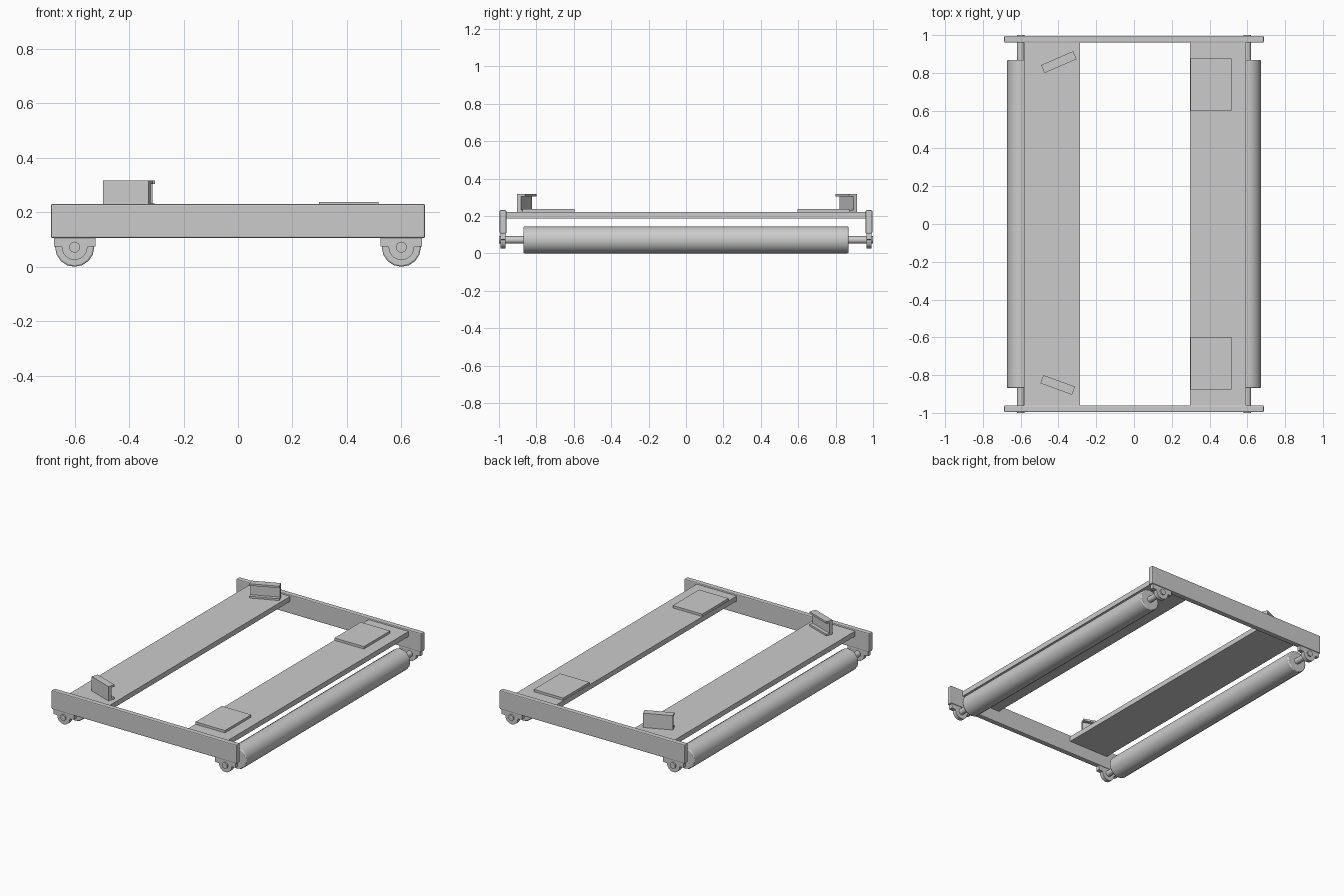
import bpy, bmesh
from math import radians, pi, cos, sin
from mathutils import Matrix

if "Cube" in bpy.data.objects:
    bpy.data.objects.remove(bpy.data.objects["Cube"])


def make(name, bm, bevel=0.0, segs=1, smooth=False):
    bmesh.ops.recalc_face_normals(bm, faces=bm.faces)
    me = bpy.data.meshes.new(name)
    bm.to_mesh(me)
    bm.free()
    ob = bpy.data.objects.new(name, me)
    bpy.context.collection.objects.link(ob)
    if bevel:
        m = ob.modifiers.new("bevel", 'BEVEL')
        m.width, m.segments = bevel, segs
    if smooth:
        bpy.ops.object.select_all(action='DESELECT')
        ob.select_set(True)
        bpy.context.view_layer.objects.active = ob
        bpy.ops.object.shade_smooth_by_angle(angle=radians(35))
    return ob


def box(name, x0, x1, y0, y1, z0, z1, bevel=0.0, segs=1):
    bm = bmesh.new()
    bmesh.ops.create_cube(bm, size=1, matrix=Matrix.Translation(
        ((x0 + x1) / 2, (y0 + y1) / 2, (z0 + z1) / 2))
        @ Matrix.Diagonal((x1 - x0, y1 - y0, z1 - z0, 1)))
    return make(name, bm, bevel, segs)


def prism(bm, pts, offset):
    """Extrude a closed profile (3D points) along an offset vector."""
    f = bm.faces.new([bm.verts.new(p) for p in pts])
    r = bmesh.ops.extrude_face_region(bm, geom=[f])
    bmesh.ops.translate(bm, vec=offset,
                        verts=[v for v in r['geom'] if isinstance(v, bmesh.types.BMVert)])


def cylinder(name, x, z, r, y0, y1, sides, bevel=0.0):
    bm = bmesh.new()
    bmesh.ops.create_cone(bm, cap_ends=True, segments=sides, radius1=r, radius2=r, depth=y1 - y0,
                          matrix=Matrix.Translation((x, (y0 + y1) / 2, z)) @ Matrix.Rotation(pi / 2, 4, 'X'))
    return make(name, bm, bevel, 2, True)


def channel(name, x, y, angle, side, length):
    """C-section stop; web on the outer side, opening toward the middle."""
    h, w, web, fl = 0.097, 0.046, 0.022, 0.013
    prof = [(w/2, 0), (w/2, h), (-w/2, h), (-w/2, h - fl),
            (w/2 - web, h - fl), (w/2 - web, fl), (-w/2, fl), (-w/2, 0)]
    bm = bmesh.new()
    prism(bm, [(-length / 2, side * a, b) for a, b in prof], (length, 0, 0))
    bm.transform(Matrix.Translation((x, y, 0.22)) @ Matrix.Rotation(radians(angle), 4, 'Z'))
    return make(name, bm)


# Cross planks
box("left_plank", -0.583, -0.285, -0.961, 0.961, 0.187, 0.221)
box("right_plank", 0.296, 0.593, -0.961, 0.961, 0.187, 0.221)

AX, AZ = 0.6, 0.072
for side, end in ((-1, "front"), (1, "back")):
    # Side rails
    y0, y1 = sorted((side * 0.96, side * 0.996))
    box(end + "_rail", -0.687, 0.687, y0, y1, 0.105, 0.231, 0.006, 2)
    # Flat pads on the right plank
    p0, p1 = sorted((side * 0.597, side * 0.875))
    box(end + "_pad", 0.298, 0.516, p0, p1, 0.22, 0.237)
    # Pillow-block bearings under the rails
    for sx, lr in ((-1, "left"), (1, "right")):
        b0, b1 = sorted((side * 0.964, side * 0.991))
        cx = sx * AX
        arc = [(cx + 0.047 * cos(a), b0, AZ + 0.047 * sin(a))
               for a in (pi + pi * i / 12 for i in range(13))]
        pts = arc + [(cx + 0.076, b0, 0.075), (cx + 0.076, b0, 0.106),
                     (cx - 0.076, b0, 0.106), (cx - 0.076, b0, 0.075)]
        bm = bmesh.new()
        prism(bm, pts, (0, b1 - b0, 0))
        make(f"{end}_{lr}_bearing", bm)

# Angled channel stops on the left plank
channel("back_stop", -0.398, 0.857, 23.5, 1, 0.185)
channel("front_stop", -0.404, -0.852, -20, -1, 0.178)

# Rollers and their shafts
for sx, lr in ((-1, "left"), (1, "right")):
    cylinder(lr + "_roller", sx * AX, AZ, 0.072, -0.869, 0.869, 16, 0.006)
    cylinder(lr + "_shaft", sx * AX, AZ, 0.02, -1.0, 1.0, 16)
